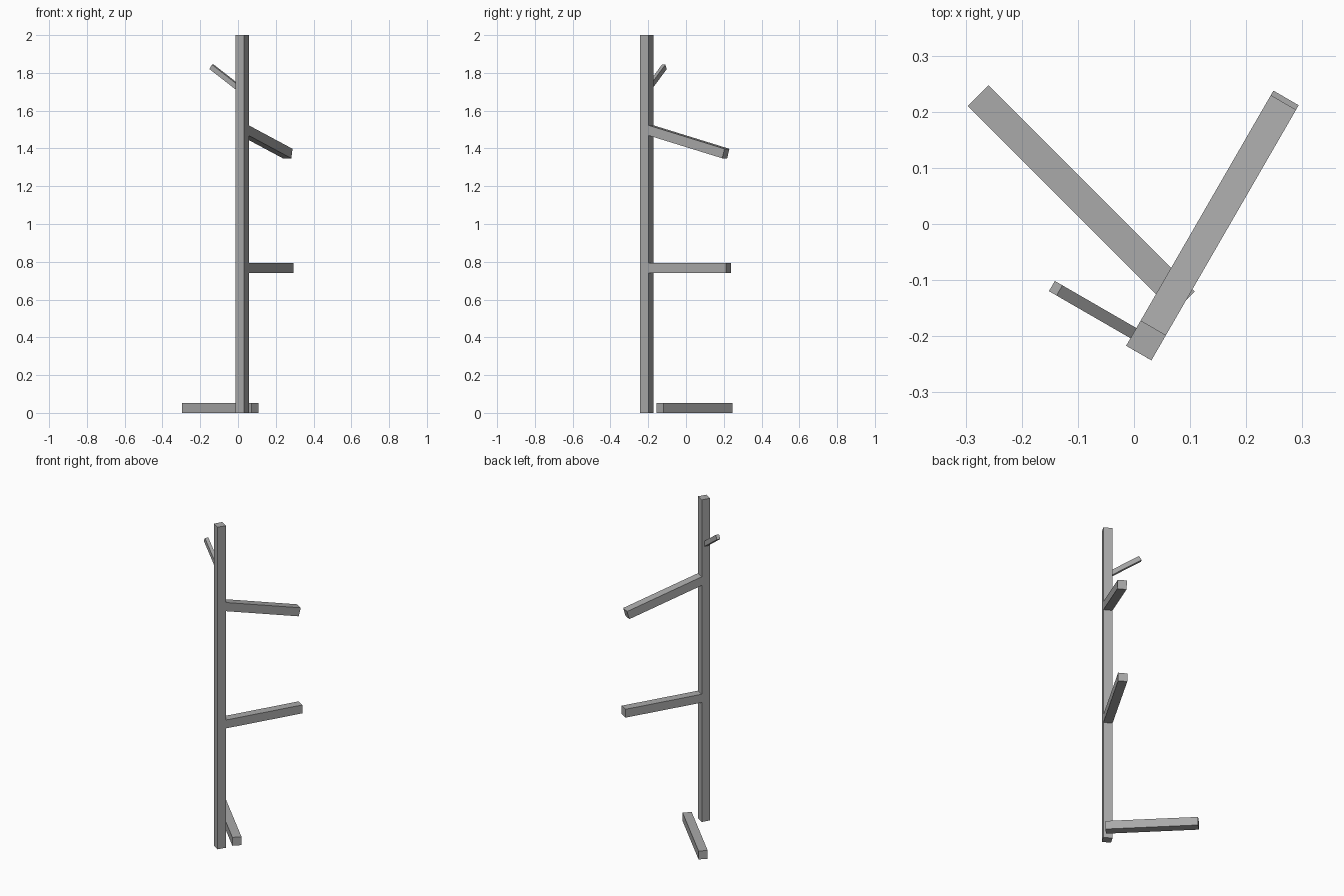
import bpy
import math
from mathutils import Matrix, Vector

cube = bpy.data.objects.get("Cube")
if cube:
    bpy.data.objects.remove(cube, do_unlink=True)

GREY = (0.4, 0.4, 0.4, 1.0)
grey = bpy.data.materials.new("plain grey")
grey.diffuse_color = GREY
grey.use_nodes = True
for node in grey.node_tree.nodes:
    if node.type == "BSDF_PRINCIPLED":
        node.inputs["Base Color"].default_value = GREY

THICK = 0.052             # shared timber thickness
LENGTH = 10 * THICK       # shared arm length
POST = Vector((0.0215, -0.2075, 0))


def beam(name, end, length, width, height, heading, pitch=0):
    """Square-cut bar whose outer end face is centred on `end`."""
    turn = (Matrix.Rotation(math.radians(heading), 4, "Z")
            @ Matrix.Rotation(math.radians(-pitch), 4, "Y"))
    centre = Vector(end) - turn @ Vector((length / 2, 0, 0))
    bpy.ops.mesh.primitive_cube_add(size=1)
    bar = bpy.context.object
    bar.name = name
    bar.data.transform(Matrix.Translation(centre) @ turn
                       @ Matrix.Diagonal((length, width, height, 1)))
    bar.data.materials.append(grey)
    return bar


def from_post(heading, reach, z):
    """Point at a horizontal reach from the post's axis."""
    a = math.radians(heading)
    return POST + Vector((reach * math.cos(a), reach * math.sin(a), z))


# Upright post, turned to face its arms
bpy.ops.mesh.primitive_cube_add(size=1)
post = bpy.context.object
post.name = "post"
post.data.transform(Matrix.Translation(POST + Vector((0, 0, 1)))
                    @ Matrix.Rotation(math.radians(60), 4, "Z")
                    @ Matrix.Diagonal((THICK, THICK, 2, 1)))
post.data.materials.append(grey)

# Level arm and drooping arm on the same side
beam("lower_arm", from_post(60, 0.499, 0.767), LENGTH, THICK, THICK, 60)
beam("upper_arm", from_post(60, 0.483, 1.373), LENGTH, THICK, THICK, 60, -15)

# Thin twig rising near the top
beam("twig", from_post(150, 0.186, 1.832), 0.22, 0.021, 0.028, 150, 34)

# Loose bar lying on the ground
beam("ground_bar", (-0.278, 0.229, THICK / 2), LENGTH, THICK, THICK, 135)
